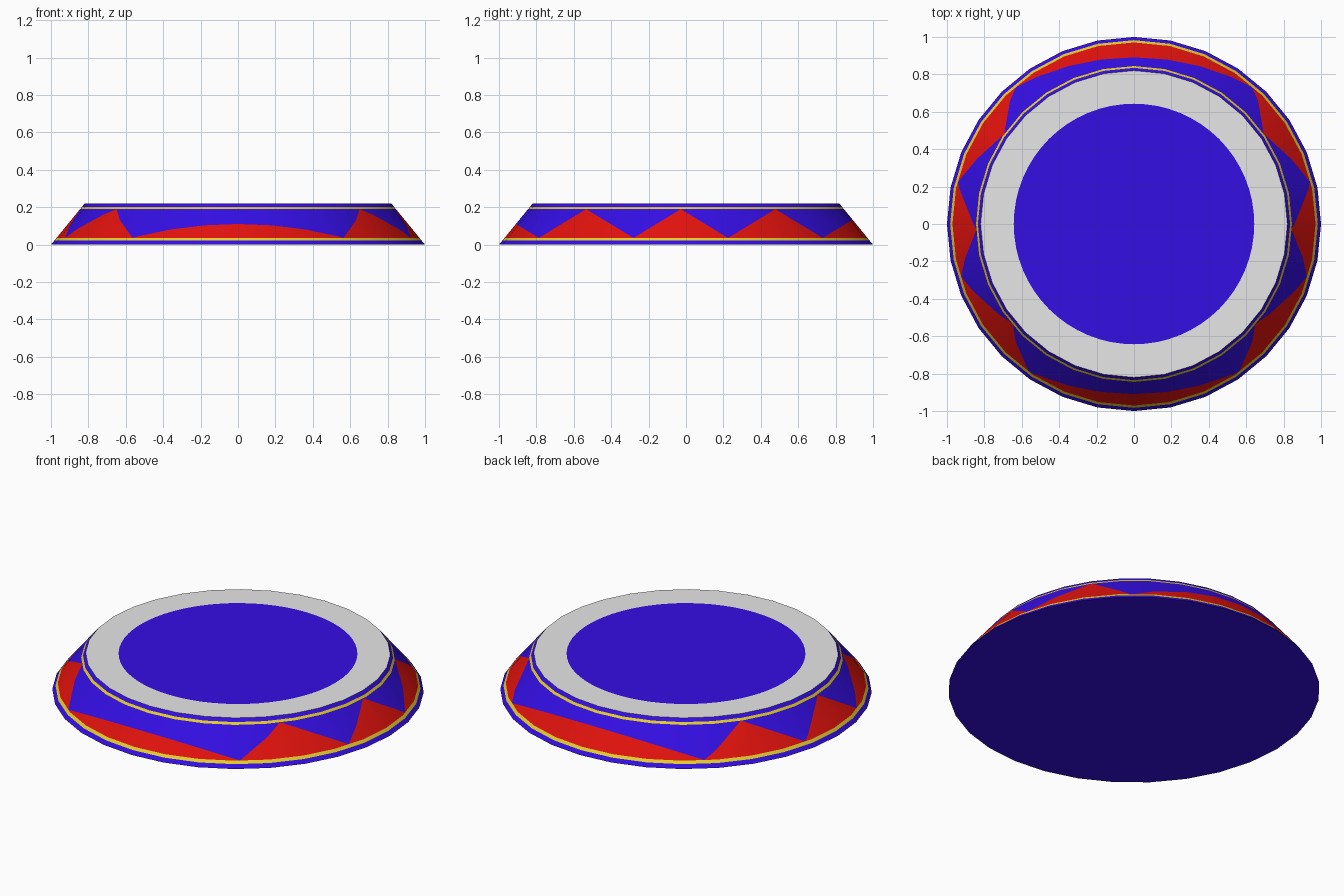
import bpy, bmesh, math
from mathutils import Vector

if "Cube" in bpy.data.objects:
    bpy.data.objects.remove(bpy.data.objects["Cube"])

SIDES, R0, R1, H = 32, 1.0, 0.82, 0.22
PERIOD, APEX = 0.506, -0.028          # zigzag runs along y
ZLO, ZHI = 0.036, 0.190               # zigzag band heights


def material(name, rgb):
    m = bpy.data.materials.new(name)
    m.diffuse_color = (*[(c / 255 / 12.92 if c < 10 else ((c / 255 + 0.055) / 1.055) ** 2.4) for c in rgb], 1)
    m.use_nodes = True
    m.node_tree.nodes["Principled BSDF"].inputs["Base Color"].default_value = m.diffuse_color
    return m


BLUE = material("deep blue", (52, 14, 228))
RED = material("red", (226, 18, 13))
YELLOW = material("yellow", (232, 208, 45))
GREY = material("pale grey", (245, 245, 245))


def finish(name, bm, mats):
    me = bpy.data.meshes.new(name)
    bm.normal_update()
    bm.to_mesh(me)
    bm.free()
    for m in mats:
        me.materials.append(m)
    ob = bpy.data.objects.new(name, me)
    bpy.context.collection.objects.link(ob)
    return ob


def ring(bm, r, z, n, on_polygon=False):
    # on_polygon keeps the in-between points on the 32-sided outline
    k = math.cos(math.pi / SIDES)
    return [bm.verts.new((r * (k if on_polygon and i % 2 else 1) * math.cos(2 * math.pi * i / n),
                          r * (k if on_polygon and i % 2 else 1) * math.sin(2 * math.pi * i / n), z))
            for i in range(n)]


def bridge(bm, a, b):
    for i in range(len(a)):
        j = (i + 1) % len(a)
        bm.faces.new((a[i], a[j], b[j], b[i]))


def cut(bm, faces, co, no):
    geom = set(faces)
    for f in faces:
        geom.update(f.edges)
        geom.update(f.verts)
    bmesh.ops.bisect_plane(bm, geom=list(geom), plane_co=co, plane_no=no, dist=1e-5)


def in_band(f):
    return ZLO < f.calc_center_median().z < ZHI


# sloping wall and base
bm = bmesh.new()
low, high = ring(bm, R0, 0, SIDES), ring(bm, R1, H, SIDES)
bridge(bm, low, high)
bm.faces.new(low[::-1])
for z in (0.021, ZLO, ZHI, 0.202):
    cut(bm, [f for f in bm.faces if len(f.verts) < 10], (0, 0, z), (0, 0, 1))
# zigzag edges, cut straight through from side to side
half, rise = PERIOD / 2, ZHI - ZLO
for k in range(-2, 3):
    y = APEX + k * PERIOD
    for s in (-1, 1):
        lo, hi = sorted((y, y + s * half))
        faces = [f for f in bm.faces if in_band(f)
                 and max(v.co.y for v in f.verts) > lo and min(v.co.y for v in f.verts) < hi]
        if faces:
            cut(bm, faces, (0, y, ZHI), Vector((0, rise, s * half)))
for f in bm.faces:
    c = f.calc_center_median()
    if 0.021 < c.z < ZLO or ZHI < c.z < 0.202:
        f.material_index = 2
    elif in_band(f):
        d = abs((c.y - APEX + half) % PERIOD - half) / half
        f.material_index = 1 if c.z < ZHI - rise * d else 0
body = finish("body", bm, (BLUE, RED, YELLOW))
bpy.context.view_layer.objects.active = body
body.select_set(True)
bpy.ops.object.shade_smooth_by_angle(angle=math.radians(30))

# flat top: pale rim ring and blue centre disc
bm = bmesh.new()
bridge(bm, ring(bm, R1, H, 64, True), ring(bm, 0.643, H, 64))
finish("top_ring", bm, [GREY])
bm = bmesh.new()
bm.faces.new(ring(bm, 0.643, H, 64))
finish("centre_disc", bm, [BLUE])
